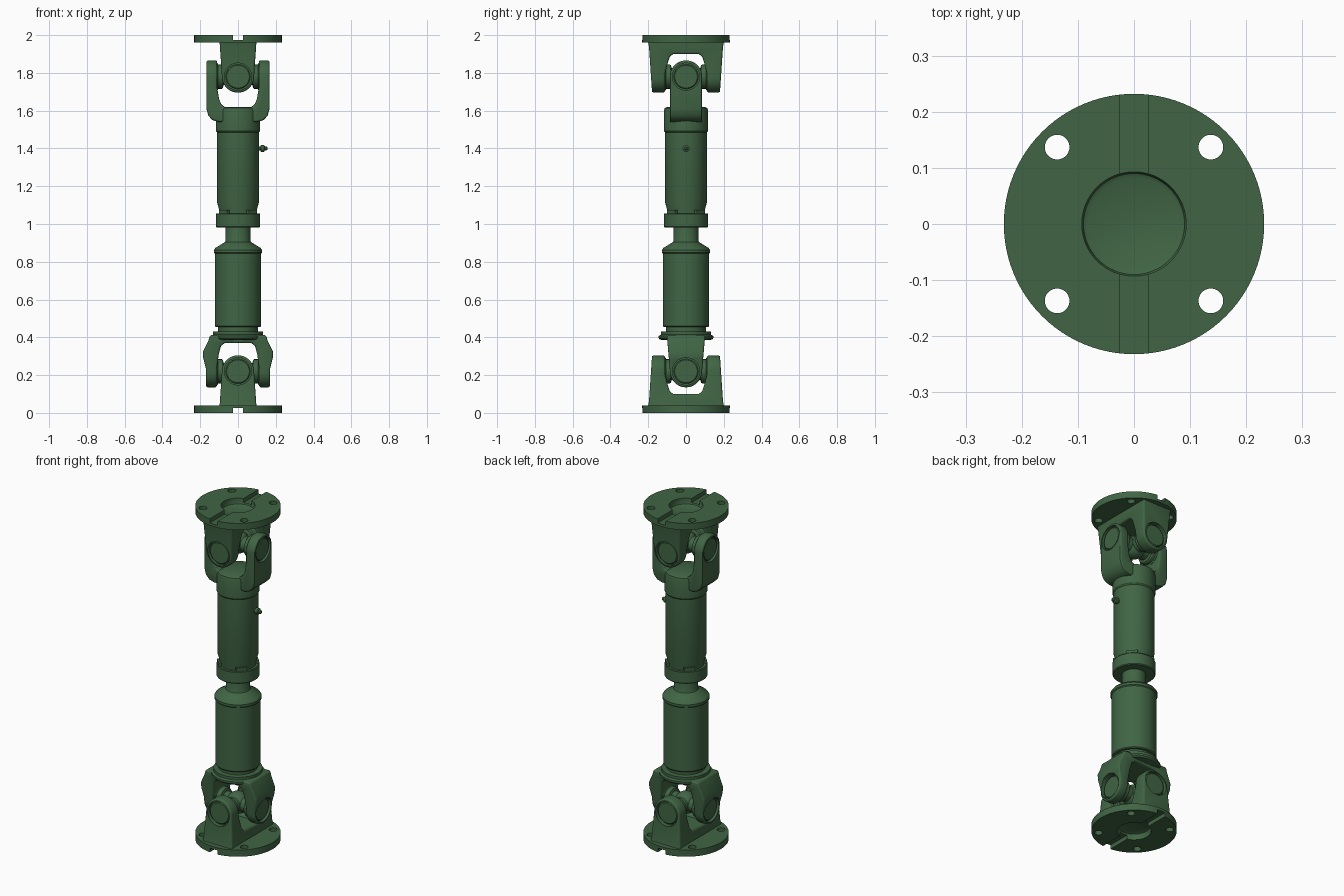
import bpy, bmesh, math
from mathutils import Matrix

if "Cube" in bpy.data.objects:
    bpy.data.objects.remove(bpy.data.objects["Cube"])

paint = bpy.data.materials.new("green_paint")
paint.diffuse_color = (0.052, 0.13, 0.058, 1)
paint.use_nodes = True
paint.node_tree.nodes["Principled BSDF"].inputs["Base Color"].default_value = paint.diffuse_color
JZ = 0.22                      # joint centre height; the upper one is mirrored
I = Matrix.Identity(4)


def finish(bm, name, mat=I):
    bm.transform(mat)
    bmesh.ops.recalc_face_normals(bm, faces=bm.faces)
    me = bpy.data.meshes.new(name)
    bm.to_mesh(me)
    bm.free()
    me.materials.append(paint)
    ob = bpy.data.objects.new(name, me)
    bpy.context.collection.objects.link(ob)
    return ob


def lathe(name, prof, mat=I, n=64):
    """Turned solid from (radius, z) points, closed at both ends."""
    bm = bmesh.new()
    rings = [[bm.verts.new((r * math.cos(2 * math.pi * i / n), r * math.sin(2 * math.pi * i / n), z))
              for i in range(n)] for r, z in prof]
    for a, b in zip(rings, rings[1:]):
        for i in range(n):
            j = (i + 1) % n
            bm.faces.new((a[i], a[j], b[j], b[i]))
    bm.faces.new(rings[0])
    bm.faces.new(rings[-1])
    return finish(bm, name, mat)


def prism(name, pts, axis, d=0.3):
    """Extrude a (u, z) outline by +-d along x or y."""
    bm = bmesh.new()
    put = (lambda u, z, s: (s * d, u, z)) if axis == 'x' else (lambda u, z, s: (u, s * d, z))
    a, b = [[bm.verts.new(put(u, z, s)) for u, z in pts] for s in (-1, 1)]
    bm.faces.new(a)
    bm.faces.new(b)
    for i in range(len(pts)):
        j = (i + 1) % len(pts)
        bm.faces.new((a[i], a[j], b[j], b[i]))
    return finish(bm, name)


def box(name, size, mat):
    bm = bmesh.new()
    bmesh.ops.create_cube(bm, size=1)
    bmesh.ops.scale(bm, vec=size, verts=bm.verts)
    return finish(bm, name, mat)


def apply(ob, mod):
    bpy.context.view_layer.objects.active = ob
    bpy.ops.object.modifier_apply(modifier=mod.name)


def boolean(ob, other, op):
    m = ob.modifiers.new("bool", 'BOOLEAN')
    m.operation, m.solver, m.object = op, 'EXACT', other
    other.hide_render = True
    apply(ob, m)
    bpy.data.objects.remove(other)


def both(half):
    return half + [(-u, z) for u, z in reversed(half)]


def ear(base, base_z, r, cz):
    """Tapered tongue with a round end at the bearing."""
    d = 1 if cz > base_z else -1
    arc = [(r * math.cos(math.pi * k / 18), cz + d * r * math.sin(math.pi * k / 18)) for k in range(19)]
    return [(base, base_z)] + arc + [(-base, base_z)]


def along(axis, z):
    m = Matrix.Translation((0, 0, z))
    return m @ (Matrix.Rotation(math.pi / 2, 4, 'Y') if axis == 'x' else Matrix.Rotation(-math.pi / 2, 4, 'X'))


def yoke(name, fork, tongue, axis):
    """Fork outline intersected with the ear outline, edges rounded."""
    ob = prism(name, fork, 'x' if axis == 'y' else 'y')
    boolean(ob, prism("cutter", tongue, axis), 'INTERSECT')
    m = ob.modifiers.new("round", 'BEVEL')
    m.width, m.segments, m.limit_method, m.angle_limit = 0.01, 3, 'ANGLE', math.radians(40)
    apply(ob, m)
    return ob


def bore(ob, axis, z):
    boolean(ob, lathe("cutter", [(0.072, -0.4), (0.072, 0.4)], along(axis, z)), 'DIFFERENCE')


def flip_up(ob):
    ob.data.transform(Matrix.Translation((0, 0, 2)) @ Matrix.Diagonal((1, 1, -1, 1)))
    ob.data.flip_normals()


for end in ("lower", "upper"):
    # flange disc with its two-eared yoke
    fork = both([(0.204, 0.02), (0.196, 0.06), (0.178, 0.33), (0.112, 0.33), (0.11, 0.2),
                 (0.096, 0.145), (0.086, 0.115), (0.068, 0.1)])
    fl = yoke(end + "_flange_yoke", fork, ear(0.1, 0.0, 0.085, JZ), 'y')
    boolean(fl, lathe("disc", [(0.232, 0), (0.232, 0.04)], n=96), 'UNION')
    boolean(fl, lathe("cutter", [(0.093, -0.1), (0.093, 0.025), (0.09, 0.034), (0.082, 0.038)]), 'DIFFERENCE')
    boolean(fl, box("cutter", (0.052, 0.6, 0.1), Matrix.Translation((0, 0, -0.025))), 'DIFFERENCE')
    for sx in (-1, 1):
        for sy in (-1, 1):
            boolean(fl, lathe("cutter", [(0.022, -0.1), (0.022, 0.1)],
                              Matrix.Translation((sx * 0.137, sy * 0.137, 0)), 32), 'DIFFERENCE')
    bore(fl, 'y', JZ)
    parts = [fl]

    # cross with four bearing caps
    bm = bmesh.new()
    bmesh.ops.create_uvsphere(bm, u_segments=32, v_segments=16, radius=0.064)
    parts.append(finish(bm, end + "_cross_body", Matrix.Translation((0, 0, JZ))))
    for k in range(4):
        L = 0.176 if k % 2 else 0.161
        mat = Matrix.Translation((0, 0, JZ)) @ Matrix.Rotation(k * math.pi / 2, 4, 'Z') @ Matrix.Rotation(math.pi / 2, 4, 'Y')
        parts.append(lathe(f"{end}_bearing_cap_{k}", [
            (0.045, 0), (0.045, 0.076), (0.06, 0.08), (0.064, 0.086), (0.064, 0.105), (0.073, 0.108),
            (0.073, L - 0.012), (0.065, L - 0.012), (0.065, L - 0.004), (0.06, L)], mat, 48))
    if end == "upper":
        for p in parts:
            flip_up(p)

# lower shaft yoke, ears bulging outward
fork = both([(0.148, 0.412), (0.156, 0.385), (0.185, 0.325), (0.184, 0.29), (0.17, 0.235), (0.168, 0.1),
             (0.113, 0.1), (0.11, 0.25), (0.102, 0.31), (0.09, 0.355), (0.07, 0.37)])
lo = yoke("lower_shaft_yoke", fork, ear(0.105, 0.45, 0.085, JZ), 'x')
bore(lo, 'x', JZ)

# upper shaft yoke, straight ears
fork = both([(0.1, 1.54), (0.135, 1.55), (0.157, 1.573), (0.167, 1.61), (0.167, 1.92), (0.11, 1.92),
             (0.11, 1.72), (0.1, 1.66), (0.087, 1.632), (0.065, 1.617)])
up = yoke("upper_shaft_yoke", fork, ear(0.086, 1.5, 0.086, 2 - JZ), 'x')
bore(up, 'x', 2 - JZ)
lathe("upper_yoke_base", [(0.09, 1.47), (0.113, 1.487), (0.117, 1.493), (0.117, 1.6), (0.113, 1.613), (0.1, 1.62)])

# shaft tube with end rings, cone and sliding rod
lathe("lower_tube", [
    (0.12, 0.385), (0.138, 0.388), (0.145, 0.396), (0.145, 0.408), (0.133, 0.414), (0.133, 0.43),
    (0.106, 0.432), (0.106, 0.455), (0.119, 0.455), (0.123, 0.46), (0.123, 0.843), (0.128, 0.848),
    (0.128, 0.862), (0.12, 0.873), (0.068, 0.905), (0.065, 0.912), (0.065, 1.02)])

# splined sleeve, seal nut and locking tabs
lathe("sleeve", [(0.1, 1.04), (0.1, 1.075), (0.111, 1.115), (0.111, 1.489)])
lathe("seal_nut", [(0.1, 0.982), (0.113, 0.982), (0.117, 0.987), (0.117, 1.052), (0.114, 1.056), (0.09, 1.056)])
for k in range(4):
    box(f"lock_tab_{k}", (0.02, 0.06, 0.03), Matrix.Rotation(math.pi * (k / 2 + 0.25), 4, 'Z')
        @ Matrix.Translation((0.101, 0, 1.06)))

# grease nipple
lathe("grease_nipple", [(0.01, 0.1), (0.01, 0.119), (0.018, 0.121), (0.018, 0.138), (0.011, 0.142),
                        (0.011, 0.15), (0.006, 0.156)], along('x', 1.4), 24)

for ob in bpy.context.scene.objects:
    ob.select_set(True)
bpy.ops.object.shade_smooth_by_angle(angle=math.radians(30))
